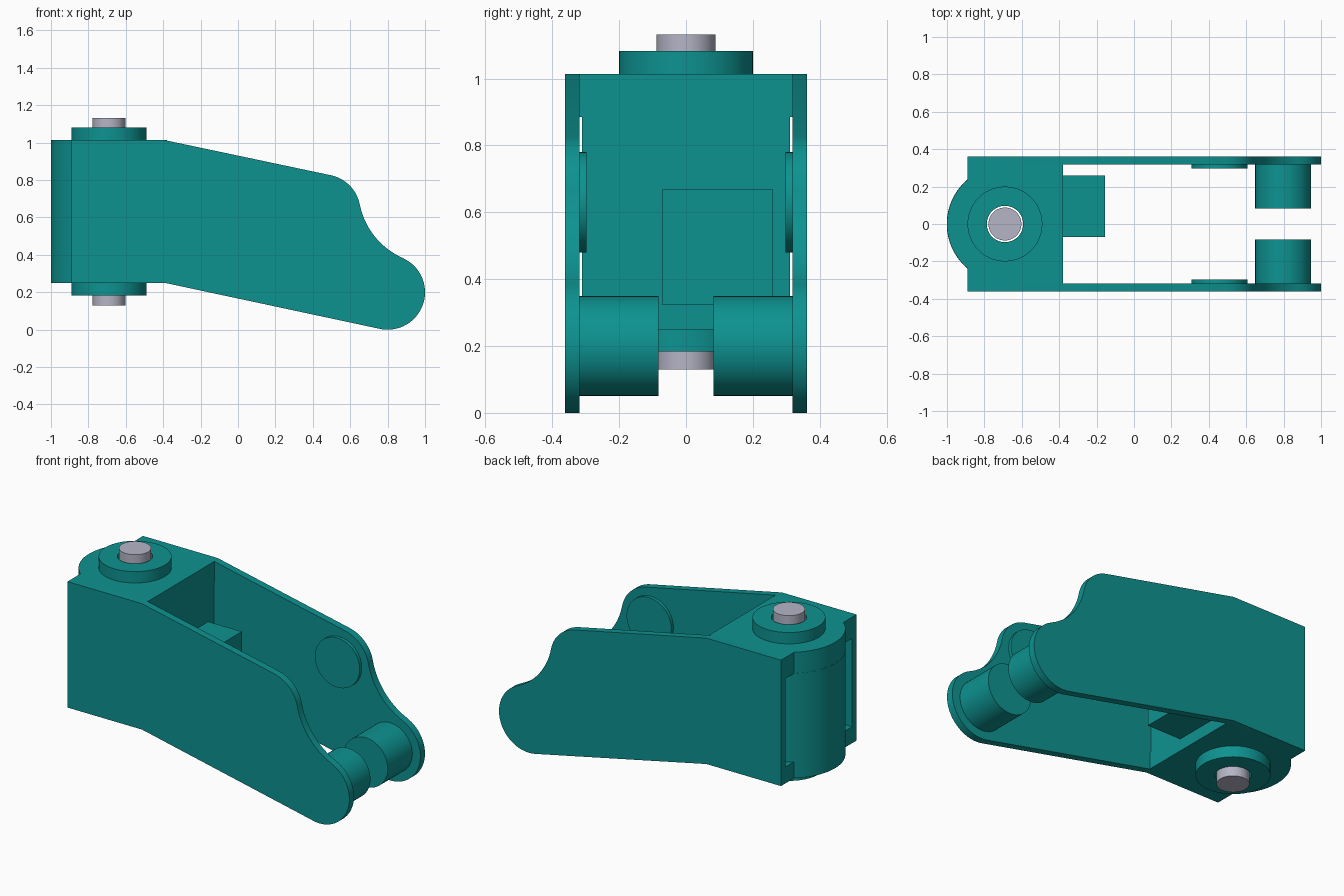
import bpy, bmesh, math

cube = bpy.data.objects.get("Cube")
if cube:
    bpy.data.objects.remove(cube, do_unlink=True)


def material(name, rgb):
    m = bpy.data.materials.new(name)
    m.use_nodes = True
    m.diffuse_color = (*rgb, 1)
    m.node_tree.nodes["Principled BSDF"].inputs["Base Color"].default_value = (*rgb, 1)
    return m


TEAL = material("teal", (0.004, 0.29, 0.28))
STEEL = material("pale_steel", (0.46, 0.46, 0.57))


def arc(cx, cy, r, a0, a1, n):
    """Points on an arc, angles in degrees."""
    angles = [math.radians(a0 + (a1 - a0) * i / n) for i in range(n + 1)]
    return [(cx + r * math.cos(a), cy + r * math.sin(a)) for a in angles]


def circle(cx, cy, r, n=64):
    return arc(cx, cy, r, 0, 360, n)[:-1]


def prism(name, outline, lo, hi, axis="z", mat=TEAL):
    """Extrude an outline along z (x, y points) or along y (x, z points)."""
    def place(p, d):
        return (p[0], p[1], d) if axis == "z" else (p[0], d, p[1])
    bm = bmesh.new()
    face = bm.faces.new([bm.verts.new(place(p, lo)) for p in outline])
    ext = bmesh.ops.extrude_face_region(bm, geom=[face])
    moved = [v for v in ext["geom"] if isinstance(v, bmesh.types.BMVert)]
    bmesh.ops.translate(bm, verts=moved, vec=place((0, 0), hi - lo))
    bmesh.ops.recalc_face_normals(bm, faces=bm.faces)
    mesh = bpy.data.meshes.new(name)
    bm.to_mesh(mesh)
    bm.free()
    mesh.materials.append(mat)
    ob = bpy.data.objects.new(name, mesh)
    bpy.context.collection.objects.link(ob)
    return ob


def activate(ob):
    bpy.ops.object.select_all(action="DESELECT")
    ob.select_set(True)
    bpy.context.view_layer.objects.active = ob


def box(x0, x1, y0, y1):
    return [(x0, y0), (x1, y0), (x1, y1), (x0, y1)]


PX = -0.69                 # pivot axis
INNER, OUTER = 0.318, 0.362
parts = []

# Side plates, hubs and inner discs, mirrored across y
plate = [(-0.89, 0.25), (-0.89, 1.013), (-0.39, 1.013)]
plate += arc(0.455, 0.63, 0.2, 78, 11.4, 14)
plate += arc(1.043, 0.749, 0.4, 191.4, 246, 14)[1:]
plate += arc(0.8, 0.2, 0.2, 66, -102, 32)[1:]
plate += [(-0.39, 0.25)]
for side, s in (("left", 1), ("right", -1)):
    def span(a, b):
        return sorted((s * a, s * b))
    tag = "back" if s > 0 else "front"
    parts.append(prism(tag + "_side_plate", plate, *span(INNER, OUTER), "y"))
    parts.append(prism(tag + "_hub", circle(0.797, 0.2, 0.149), *span(0.083, INNER), "y"))
    parts.append(prism(tag + "_inner_disc", circle(0.457, 0.63, 0.15), *span(0.298, INNER), "y"))

# Pivot block: full-width caps and a slightly narrower rounded middle
a = math.degrees(math.acos(-0.2 / 0.31))
cap = [(-0.38, -INNER), (-0.38, INNER), (-0.89, INNER)]
cap += arc(PX, 0, 0.31, a, 360 - a, 32) + [(-0.89, -INNER)]
middle = [(-0.38, -0.311), (-0.38, 0.311)] + arc(PX, 0, 0.311, 90, 270, 48)
drilled = [
    prism("block_lower_cap", cap, 0.25, 0.35),
    prism("block_middle", middle, 0.35, 0.885),
    prism("block_upper_cap", cap, 0.885, 1.013),
    prism("lower_boss", circle(PX, 0, 0.2), 0.183, 0.25),
    prism("upper_boss", circle(PX, 0, 0.2), 1.013, 1.082),
]

# Drill the pivot bore through the block and bosses
cutter = prism("bore_cutter", circle(PX, 0, 0.097), 0, 1.3)
cutter.hide_render = True
for ob in drilled:
    mod = ob.modifiers.new("bore", "BOOLEAN")
    mod.operation = "DIFFERENCE"
    mod.solver = "EXACT"
    mod.object = cutter
    activate(ob)
    bpy.ops.object.modifier_apply(modifier=mod.name)
bpy.data.objects.remove(cutter, do_unlink=True)
parts += drilled

# Stop lug on the inner wall, and the pivot pin
parts.append(prism("stop_lug", box(-0.38, -0.155, -0.07, 0.258), 0.323, 0.67))
parts.append(prism("pivot_pin", circle(PX, 0, 0.088), 0.13, 1.132, mat=STEEL))

for ob in parts:
    activate(ob)
    bpy.ops.object.shade_smooth_by_angle(angle=math.radians(30))
